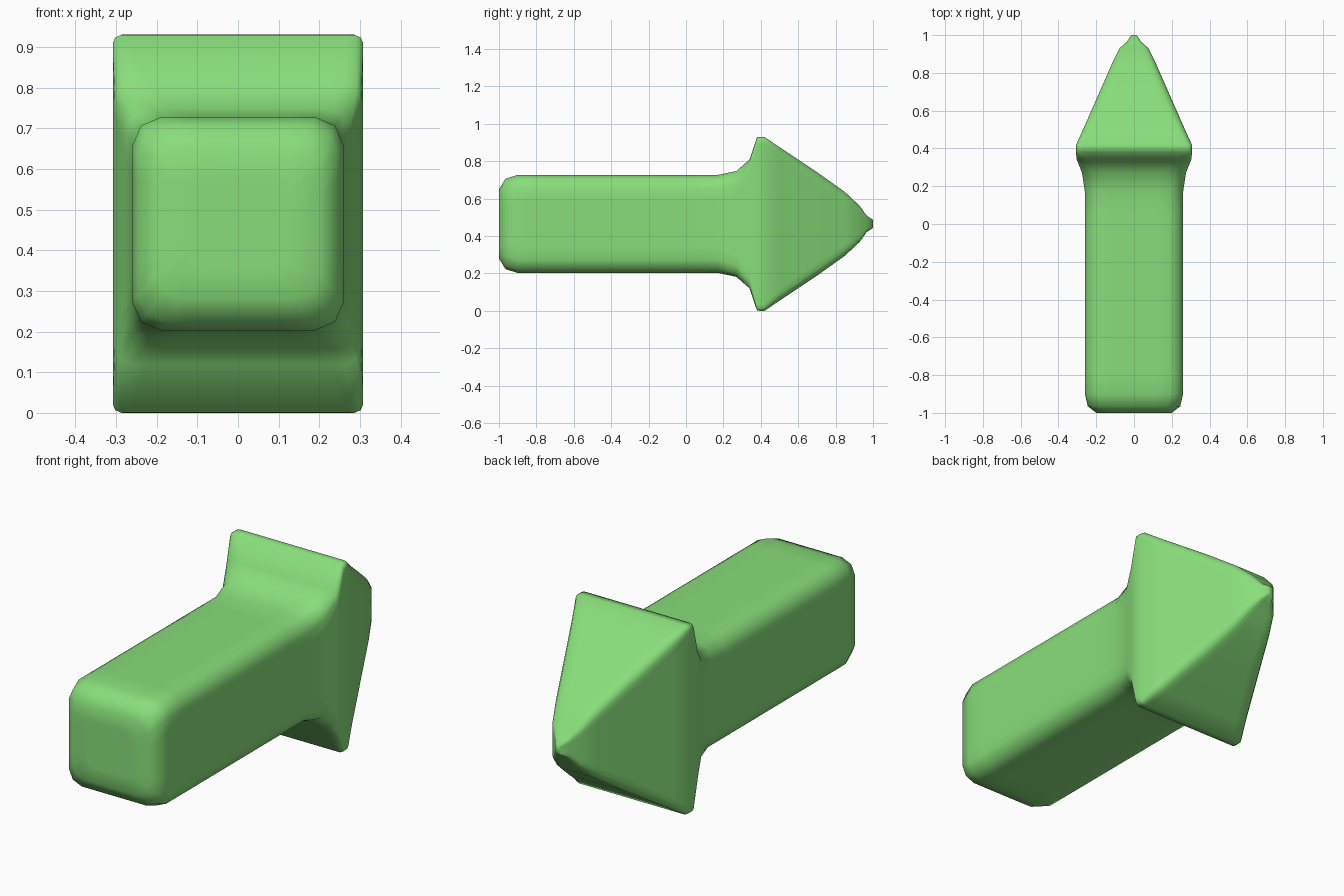
import bpy
import bmesh

cube = bpy.data.objects.get("Cube")
if cube:
    bpy.data.objects.remove(cube, do_unlink=True)

green = bpy.data.materials.new("leaf_green")
green.use_nodes = True
colour = (0.246, 0.73, 0.195, 1)
green.diffuse_color = colour
green.node_tree.nodes["Principled BSDF"].inputs["Base Color"].default_value = colour

MID_Z = 0.465


def ring(bm, y, hx, hz, r):
    """Rounded rectangle across the arrow, with support points beside each corner."""
    corner = [(0, 2 * r), (0, r), (0.3 * r, 0.3 * r), (r, 0), (2 * r, 0)]
    points = []
    for sx, sz in ((1, 1), (-1, 1), (-1, -1), (1, -1)):
        part = [(sx * (hx - a), sz * (hz - b)) for a, b in corner]
        points += part if sx * sz > 0 else part[::-1]
    return [bm.verts.new((x, y, MID_Z + z)) for x, z in points]


# Sections from the blunt end to the tip: y, half width, half height, corner radius
sections = [
    (-1.0, 0.12, 0.11, 0.04),
    (-1.0, 0.20, 0.185, 0.06),
    (-0.965, 0.245, 0.242, 0.07),
    (-0.90, 0.26, 0.262, 0.07),
    (-0.80, 0.26, 0.262, 0.07),
    (0.05, 0.26, 0.262, 0.07),
    (0.17, 0.26, 0.262, 0.07),
    (0.27, 0.275, 0.283, 0.06),
    (0.34, 0.303, 0.345, 0.04),
    (0.38, 0.308, 0.464, 0.02),
    (0.42, 0.306, 0.465, 0.02),
    (0.50, 0.27, 0.41, 0.03),
    (0.70, 0.182, 0.277, 0.035),
    (0.85, 0.116, 0.17, 0.03),
    (0.93, 0.077, 0.095, 0.02),
    (0.965, 0.038, 0.045, 0.012),
    (1.0, 0.014, 0.022, 0.005),
]

# Shaft and pointed head as one lofted skin
bm = bmesh.new()
rings = [ring(bm, *s) for s in sections]
for a, b in zip(rings, rings[1:]):
    for i in range(len(a)):
        j = (i + 1) % len(a)
        bm.faces.new((a[i], a[j], b[j], b[i]))
bm.faces.new(rings[0])
bm.faces.new(rings[-1])
bmesh.ops.recalc_face_normals(bm, faces=bm.faces)
for face in bm.faces:
    face.smooth = True

mesh = bpy.data.meshes.new("arrow")
bm.to_mesh(mesh)
bm.free()
mesh.materials.append(green)
arrow = bpy.data.objects.new("arrow", mesh)
bpy.context.collection.objects.link(arrow)
